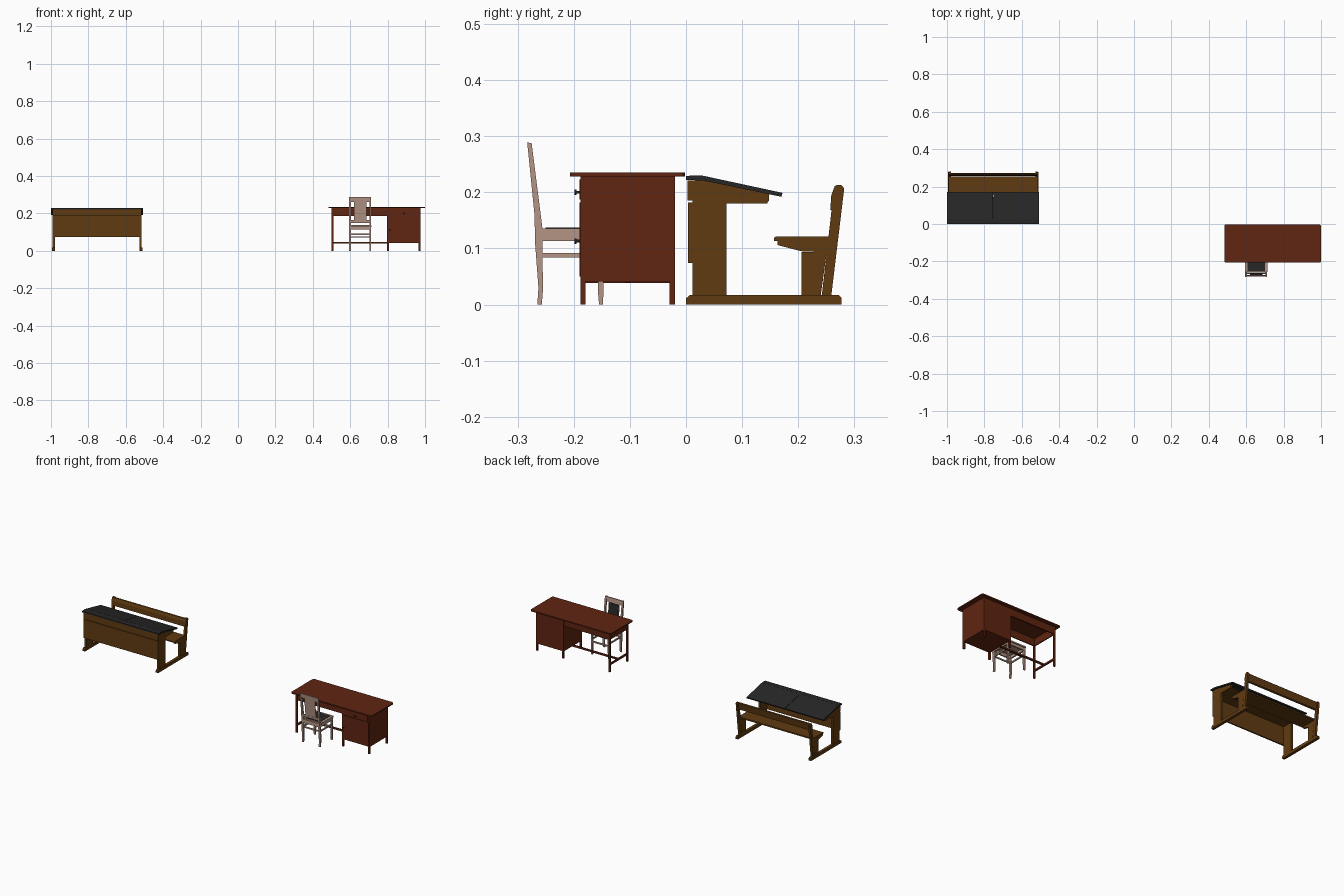
import bpy, bmesh, math
from mathutils import Vector

if "Cube" in bpy.data.objects:
    bpy.data.objects.remove(bpy.data.objects["Cube"])


def material(name, rgb):
    m = bpy.data.materials.new(name)
    m.diffuse_color = (*rgb, 1)
    m.use_nodes = True
    m.node_tree.nodes["Principled BSDF"].inputs["Base Color"].default_value = m.diffuse_color
    return m


oak = material("oak", (0.118, 0.044, 0.006))
slate = material("black_paint", (0.02, 0.02, 0.021))
mahogany = material("mahogany", (0.115, 0.018, 0.0055))
pale = material("pale_wood", (0.46, 0.3, 0.235))
metal = material("dark_metal", (0.02, 0.012, 0.01))


def finish(name, bm, mat, bevel=0.0):
    bmesh.ops.recalc_face_normals(bm, faces=bm.faces)
    me = bpy.data.meshes.new(name)
    bm.to_mesh(me)
    bm.free()
    ob = bpy.data.objects.new(name, me)
    bpy.context.collection.objects.link(ob)
    me.materials.append(mat)
    if bevel:
        mod = ob.modifiers.new("edge", "BEVEL")
        mod.width, mod.segments = bevel, 1
    return ob


def prism(name, pts, x0, x1, mat, bevel=0.0, corner=0.0):
    """Extrude a (y, z) profile from x0 to x1; corner rounds the upright edges."""
    bm = bmesh.new()
    f = bm.faces.new([bm.verts.new((x0, y, z)) for y, z in pts])
    r = bmesh.ops.extrude_face_region(bm, geom=[f])
    vs = [v for v in r["geom"] if isinstance(v, bmesh.types.BMVert)]
    bmesh.ops.translate(bm, verts=vs, vec=(x1 - x0, 0, 0))
    if corner:
        up = [e for e in bm.edges if abs((e.verts[0].co - e.verts[1].co).normalized().z) > 0.99]
        bmesh.ops.bevel(bm, geom=up, offset=corner, segments=3, profile=0.5, affect="EDGES")
    return finish(name, bm, mat, bevel)


def box(name, x0, x1, y0, y1, z0, z1, mat, bevel=0.0, corner=0.0):
    return prism(name, [(y0, z0), (y1, z0), (y1, z1), (y0, z1)], x0, x1, mat, bevel, corner)


def knob(name, x, y, z, mat):
    bm = bmesh.new()
    for r, d, off in ((0.0025, 0.008, 0.0), (0.005, 0.004, -0.004)):
        g = bmesh.ops.create_cone(bm, cap_ends=True, segments=12, radius1=r, radius2=r, depth=d)
        for v in g["verts"]:
            v.co = Vector((x + v.co.x, y + off + v.co.z, z + v.co.y))
    return finish(name, bm, mat)


# ---- Double school bench desk ----
C = -0.7535


def sides(inner, outer):
    return (("left", C - outer, C - inner), ("right", C + inner, C + outer))


for side, a, b in sides(0.226, 0.242):
    prism(f"bench_foot_{side}", [(0, 0), (0.277, 0), (0.277, 0.012), (0.272, 0.017),
                                 (0.007, 0.017), (0, 0.011)], a, b, oak)
for side, a, b in sides(0.226, 0.238):
    prism(f"desk_end_panel_{side}", [(0.012, 0.016), (0.072, 0.016), (0.072, 0.18), (0.143, 0.18),
                                     (0.148, 0.185), (0.148, 0.197), (0.03, 0.221), (0.012, 0.221)],
          a, b, oak)
    prism(f"seat_bracket_{side}", [(0.163, 0.113), (0.163, 0.106), (0.205, 0.095),
                                   (0.252, 0.093), (0.255, 0.113)], a, b, oak)
    prism(f"seat_leg_{side}", [(0.206, 0.016), (0.24, 0.016), (0.251, 0.094), (0.206, 0.094)], a, b, oak)
    prism(f"back_post_{side}", [(0.242, 0.016), (0.259, 0.016), (0.282, 0.207), (0.277, 0.213),
                                (0.268, 0.213), (0.263, 0.2)], a, b, oak)
# front boards and book shelf
L, R = C - 0.238, C + 0.238
box("front_board_lower", L, R, 0.004, 0.012, 0.074, 0.182, oak)
box("front_board_upper", L, R, 0.003, 0.012, 0.185, 0.221, oak)
box("book_shelf", L + 0.012, R - 0.012, 0.012, 0.145, 0.18, 0.186, oak)
# black writing top: fixed strip and two sloping lids
prism("desk_top_strip", [(0, 0.222), (0.03, 0.221), (0.03, 0.2295), (0.012, 0.23), (0, 0.229)],
      C - 0.246, C + 0.246, slate)
for side, a, b in sides(0.001, 0.246):
    prism(f"desk_lid_{side}", [(0.0305, 0.221), (0.17, 0.192), (0.172, 0.199), (0.0305, 0.2295)], a, b, slate)
# bench seat and backrest
prism("bench_seat", [(0.157, 0.113), (0.255, 0.113), (0.255, 0.121), (0.16, 0.121), (0.157, 0.119)],
      L, R, oak)
prism("bench_backrest", [(0.257, 0.168), (0.268, 0.17), (0.274, 0.209), (0.27, 0.213),
                         (0.265, 0.211), (0.259, 0.195)], L, R, oak)

# ---- Teacher desk ----
box("table_top", 0.483, 1.0, -0.207, -0.002, 0.228, 0.235, mahogany, 0, 0.01)
for x in (0.501, 0.797, 0.965):
    for tag, y in (("front", -0.188), ("rear", -0.029)):
        box(f"table_leg_{tag}", x, x + 0.01, y, y + 0.009, 0, 0.228, mahogany)
# pedestal cabinet with drawer and door
box("cabinet", 0.798, 0.974, -0.1865, -0.0215, 0.041, 0.228, mahogany)
box("cabinet_drawer_front", 0.81, 0.962, -0.19, -0.186, 0.187, 0.223, mahogany)
box("cabinet_door", 0.803, 0.969, -0.19, -0.186, 0.05, 0.182, mahogany)
knob("drawer_knob", 0.887, -0.193, 0.2, metal)
knob("door_knob", 0.812, -0.193, 0.113, metal)
# aprons around the knee space
box("front_apron", 0.505, 0.8, -0.186, -0.18, 0.187, 0.228, mahogany)
box("rear_apron", 0.505, 0.8, -0.028, -0.022, 0.187, 0.228, mahogany)
box("side_apron", 0.502, 0.508, -0.186, -0.022, 0.187, 0.228, mahogany)
# low stretchers
box("side_stretcher", 0.502, 0.51, -0.182, -0.027, 0.038, 0.048, mahogany)
box("long_stretcher", 0.507, 0.8, -0.109, -0.1, 0.039, 0.048, mahogany)

# ---- Chair, facing the teacher desk ----
K = 0.653
for side, s in (("left", -1), ("right", 1)):
    a, b = sorted((K + s * 0.049, K + s * 0.059))
    # rear leg sweeping up into the back post
    prism(f"chair_back_post_{side}", [(-0.265, 0), (-0.257, 0), (-0.255, 0.025), (-0.256, 0.137),
                                      (-0.275, 0.287), (-0.283, 0.289), (-0.27, 0.16),
                                      (-0.269, 0.11), (-0.263, 0.03)], a, b, pale)
    prism(f"chair_front_leg_{side}", [(-0.155, 0), (-0.148, 0), (-0.147, 0.025), (-0.146, 0.13),
                                      (-0.158, 0.13), (-0.157, 0.025)], a, b, pale)
    box(f"chair_side_rail_{side}", a + 0.001, b - 0.001, -0.258, -0.15, 0.113, 0.132, pale)
    box(f"chair_side_rung_{side}", a + 0.002, b - 0.002, -0.26, -0.15, 0.084, 0.092, pale)
box("chair_front_rail", K - 0.052, K + 0.052, -0.156, -0.148, 0.113, 0.132, pale)
box("chair_rear_rail", K - 0.052, K + 0.052, -0.266, -0.258, 0.113, 0.134, pale)
box("chair_front_rung", K - 0.05, K + 0.05, -0.155, -0.149, 0.07, 0.078, pale)
box("chair_rear_rung", K - 0.05, K + 0.05, -0.263, -0.258, 0.084, 0.092, pale)
box("chair_seat", K - 0.06, K + 0.06, -0.256, -0.143, 0.128, 0.1355, pale)
box("chair_seat_pad", K - 0.047, K + 0.047, -0.25, -0.153, 0.134, 0.137, slate)


def back_part(name, half, z0, z1, t0, t1, mat):
    """Leaning panel; t0 and t1 are offsets from the leaning centre line."""
    def line(z):
        return -0.2625 - (z - 0.137) * 0.108
    prism(name, [(line(z0) + t0, z0), (line(z0) + t1, z0), (line(z1) + t1, z1), (line(z1) + t0, z1)],
          K - half, K + half, mat)


back_part("chair_top_rail", 0.052, 0.262, 0.288, -0.003, 0.003, pale)
back_part("chair_lower_rail", 0.052, 0.15, 0.164, -0.003, 0.003, pale)
back_part("chair_back_panel", 0.034, 0.16, 0.265, -0.002, 0.001, pale)
back_part("chair_back_pad", 0.031, 0.167, 0.26, 0.001, 0.004, slate)
